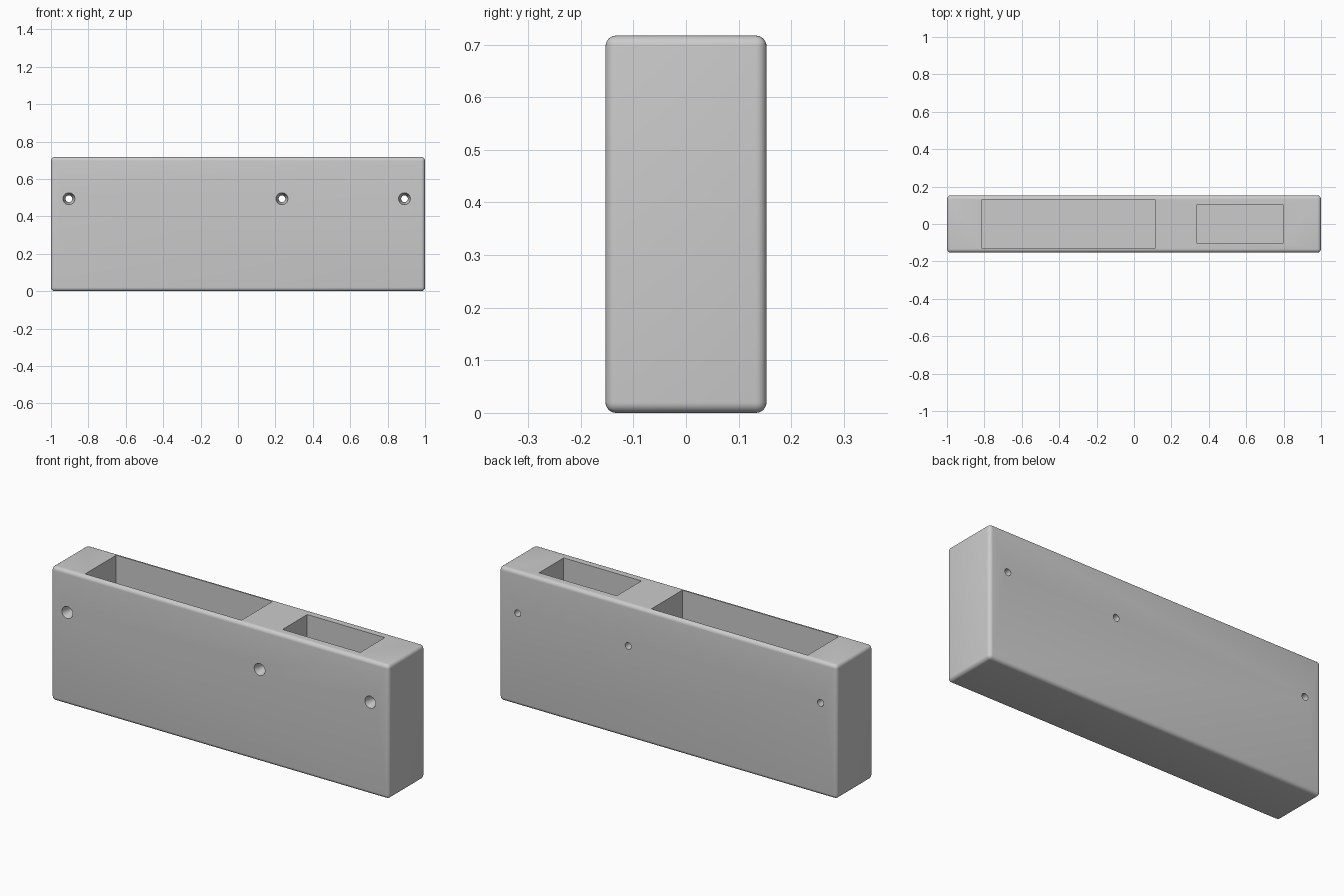
import bpy
import bmesh
import math
from mathutils import Matrix, Vector

cube = bpy.data.objects.get("Cube")
if cube:
    bpy.data.objects.remove(cube, do_unlink=True)

grey = bpy.data.materials.new("plain grey")
grey.use_nodes = True
colour = (0.6, 0.6, 0.6, 1)
grey.diffuse_color = colour
grey.node_tree.nodes["Principled BSDF"].inputs["Base Color"].default_value = colour


def finish(name, bm):
    mesh = bpy.data.meshes.new(name)
    bm.to_mesh(mesh)
    bm.free()
    obj = bpy.data.objects.new(name, mesh)
    bpy.context.collection.objects.link(obj)
    mesh.materials.append(grey)
    return obj


def box(name, low, high):
    low, high = Vector(low), Vector(high)
    bm = bmesh.new()
    bmesh.ops.create_cube(bm, size=1, matrix=Matrix.Translation((low + high) / 2)
                          @ Matrix.Diagonal((*(high - low), 1)))
    return finish(name, bm)


def screw_hole(name, x, z):
    """Revolve a countersunk profile around an axis running front to back."""
    profile = [(0, -0.2), (HEAD, -0.2), (HEAD, -HALF_DEPTH),
               (SHANK, -HALF_DEPTH + SINK), (SHANK, 0.2), (0, 0.2)]
    bm = bmesh.new()
    verts = [bm.verts.new((x + r, y, z)) for r, y in profile]
    edges = [bm.edges.new(pair) for pair in zip(verts, verts[1:])]
    bmesh.ops.spin(bm, geom=verts + edges, cent=(x, 0, z), axis=(0, 1, 0),
                   angle=math.tau, steps=32)
    bmesh.ops.remove_doubles(bm, verts=bm.verts, dist=1e-4)
    bmesh.ops.recalc_face_normals(bm, faces=bm.faces)
    return finish(name, bm)


HALF_DEPTH, HEIGHT, FLOOR = 0.153, 0.717, 0.04
HEAD, SHANK, SINK = 0.032, 0.018, 0.05

# Rounded block
body = box("holder_body", (-1, -HALF_DEPTH, 0), (1, HALF_DEPTH, HEIGHT))
bevel = body.modifiers.new("rounded edges", 'BEVEL')
bevel.width = 0.02
bevel.segments = 6

# Two open pockets and three countersunk screw holes
cutters = [
    box("large_pocket_cutter", (-0.813, -0.131, FLOOR), (0.113, 0.131, 1)),
    box("small_pocket_cutter", (0.337, -0.104, FLOOR), (0.797, 0.104, 1)),
]
cutters += [screw_hole("screw_hole_cutter", x, 0.494) for x in (-0.904, 0.235, 0.89)]
for cutter in cutters:
    cut = body.modifiers.new(cutter.name, 'BOOLEAN')
    cut.operation = 'DIFFERENCE'
    cut.solver = 'EXACT'
    cut.object = cutter
    cutter.hide_render = True
    cutter.hide_set(True)

# Bake the cuts, then smooth the rounded surfaces
bpy.ops.object.select_all(action='DESELECT')
body.select_set(True)
bpy.context.view_layer.objects.active = body
for modifier in list(body.modifiers):
    bpy.ops.object.modifier_apply(modifier=modifier.name)
bpy.ops.object.shade_smooth_by_angle(angle=math.radians(30))
for cutter in cutters:
    bpy.data.objects.remove(cutter, do_unlink=True)
